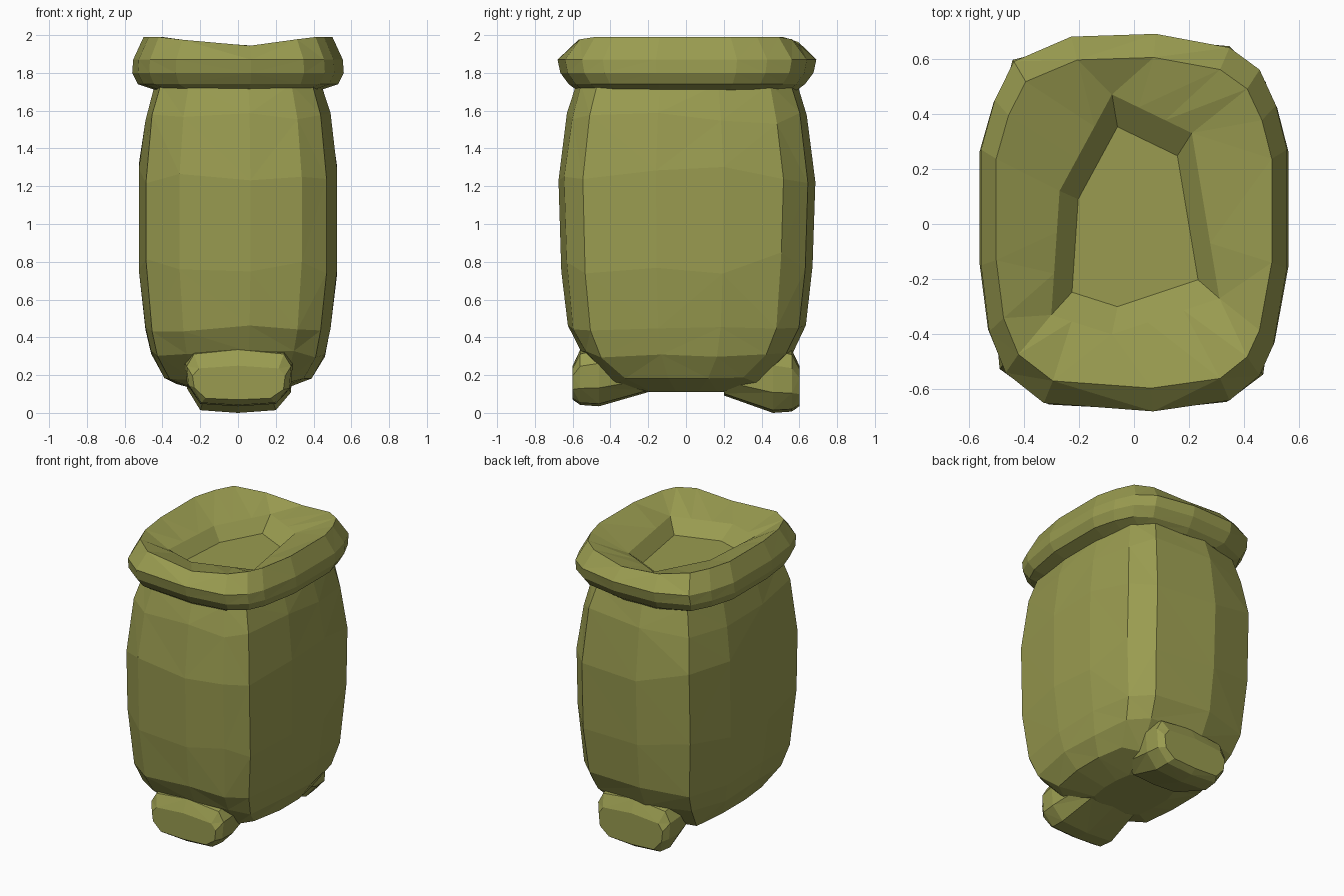
import bpy, bmesh, random

if "Cube" in bpy.data.objects:
    bpy.data.objects.remove(bpy.data.objects["Cube"])

random.seed(4)
olive = bpy.data.materials.new("olive")
olive.diffuse_color = (0.32, 0.33, 0.08, 1)
olive.use_nodes = True
olive.node_tree.nodes["Principled BSDF"].inputs["Base Color"].default_value = olive.diffuse_color


def loft(name, rings):
    """Skin a stack of equal-length point rings, cap both ends, facet it."""
    bm = bmesh.new()
    rows = [[bm.verts.new(p) for p in ring] for ring in rings]
    n = len(rows[0])
    for a, b in zip(rows, rows[1:]):
        for i in range(n):
            j = (i + 1) % n
            bm.faces.new((a[i], a[j], b[j], b[i]))
    bm.faces.new(rows[0])
    bm.faces.new(rows[-1])
    bmesh.ops.triangulate(bm, faces=bm.faces[:])
    bmesh.ops.recalc_face_normals(bm, faces=bm.faces[:])
    mesh = bpy.data.meshes.new(name)
    bm.to_mesh(mesh)
    bm.free()
    mesh.materials.append(olive)
    obj = bpy.data.objects.new(name, mesh)
    bpy.context.collection.objects.link(obj)
    return obj


HX, HY = 0.56, 0.685   # half sizes of the outlines below


def ring(outline, z, hx, hy, wobble=0.0, corner_rise=0.0):
    pts = []
    for x, y in outline:
        x, y = x / HX * hx, y / HY * hy
        dz = random.uniform(-wobble, wobble) + corner_rise * min(1, abs(x) / 0.4)
        pts.append((x, y, z + dz))
    return pts


# barrel body
body_outline = [(-0.10, 0.69), (0.37, 0.65), (0.51, 0.52), (0.56, 0.20),
                (0.56, -0.16), (0.50, -0.55), (0.36, -0.65), (0.07, -0.68),
                (-0.33, -0.66), (-0.52, -0.53), (-0.56, -0.15), (-0.56, 0.27),
                (-0.47, 0.60)]
body_profile = [(0.11, 0.20, 0.22, 0), (0.17, 0.39, 0.40, 0.02),
                (0.31, 0.46, 0.56, 0.02), (0.45, 0.49, 0.63, 0.02),
                (0.78, 0.525, 0.665, 0.07), (1.27, 0.525, 0.68, 0.06),
                (1.56, 0.49, 0.635, 0.03), (1.74, 0.44, 0.585, 0)]
loft("body", [ring(body_outline, *p) for p in body_profile])

# thick rim with a shallow six-sided hollow
rim_outline = [(0.08, 0.69), (0.35, 0.64), (0.46, 0.56), (0.52, 0.43),
               (0.56, 0.27), (0.56, -0.16), (0.51, -0.44), (0.46, -0.55),
               (0.35, -0.64), (0.07, -0.68), (-0.33, -0.65), (-0.47, -0.54),
               (-0.53, -0.39), (-0.56, -0.15), (-0.56, 0.27), (-0.51, 0.45),
               (-0.44, 0.59), (-0.23, 0.68)]
hole = [(-0.08, 0.47), (0.21, 0.33), (0.31, -0.27),
        (-0.08, -0.40), (-0.30, -0.33), (-0.27, 0.12)]


def hole_ring(scale, z):
    pts = []
    for i, (x0, y0) in enumerate(hole):
        x1, y1 = hole[(i + 1) % 6]
        for k in range(3):
            t = k / 3
            pts.append(((x0 + (x1 - x0) * t) * scale,
                        (y0 + (y1 - y0) * t) * scale, z))
    return pts


rim_profile = [(1.71, 0.44, 0.585), (1.74, 0.53, 0.625), (1.80, 0.56, 0.67),
               (1.87, 0.555, 0.685), (1.935, 0.50, 0.60, 0, 0.055)]
rim = [ring(rim_outline, *p) for p in rim_profile]
rim += [hole_ring(1.0, 1.895), hole_ring(0.75, 1.81)]
loft("rim", rim)

# two stubby feet: cross-section as (x, height fraction), swept along y
foot_section = [(-0.20, 0.04), (0.0, 0.0), (0.20, 0.04), (0.28, 0.30),
                (0.29, 0.70), (0.25, 0.92), (0.0, 1.0), (-0.24, 0.92),
                (-0.28, 0.70), (-0.27, 0.36)]
foot_sweep = [(0.60, 0.86, 0.07, 0.25), (0.56, 0.97, 0.042, 0.335),
              (0.46, 1.0, 0.035, 0.36), (0.20, 0.85, 0.11, 0.34)]


def foot(name, side, drop):
    rings = []
    for y, width, low, top in foot_sweep:
        low -= drop * (1 if y > 0.3 else 0.5)
        rings.append([(x * width, side * y, low + (top - low) * h)
                      for x, h in foot_section])
    loft(name, rings)


foot("front_foot", -1, 0.0)
foot("back_foot", 1, 0.035)
